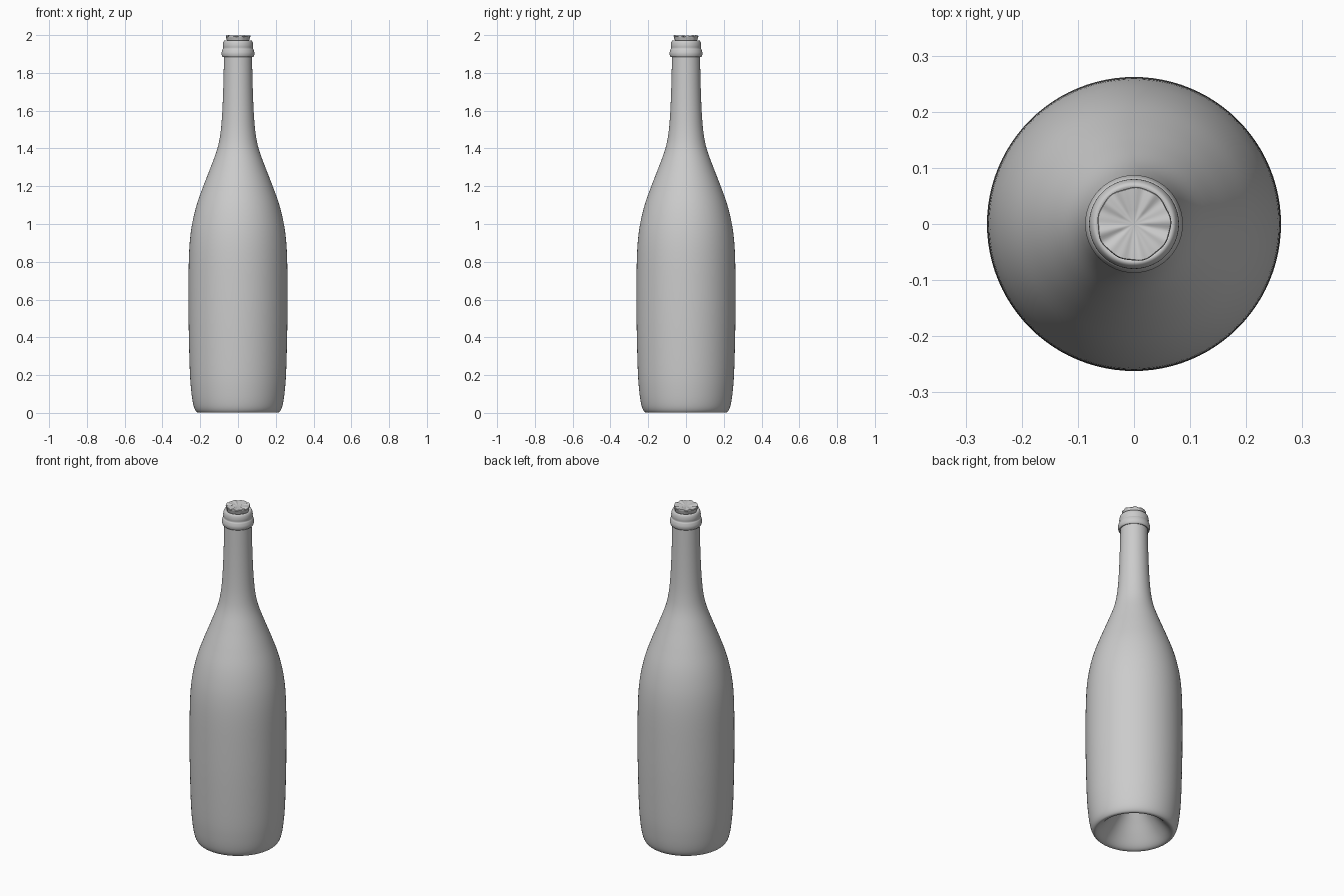
import bpy, bmesh
from math import sin, cos, pi, radians

if "Cube" in bpy.data.objects:
    bpy.data.objects.remove(bpy.data.objects["Cube"])

SEG = 96


def smooth(pts, n=5):
    """Catmull-Rom curve through profile points."""
    p = [pts[0]] + pts + [pts[-1]]
    out = []
    for i in range(1, len(p) - 2):
        a, b, c, d = p[i - 1:i + 3]
        for k in range(n):
            t = k / n
            out.append(tuple(0.5 * (2 * b[j] + (c[j] - a[j]) * t
                       + (2 * a[j] - 5 * b[j] + 4 * c[j] - d[j]) * t * t
                       + (3 * b[j] - a[j] - 3 * c[j] + d[j]) * t ** 3) for j in range(2)))
    return out + [pts[-1]]


def lathe(name, profile, warp=None):
    """Spin an (r, z) profile round z; r = 0 ends become poles."""
    bm = bmesh.new()
    rings = []
    for r, z in profile:
        if r < 1e-5:
            rings.append([bm.verts.new((0, 0, z))])
            continue
        ring = []
        for i in range(SEG):
            a = 2 * pi * i / SEG
            rr, zz = warp(r, z, a) if warp else (r, z)
            ring.append(bm.verts.new((rr * cos(a), rr * sin(a), zz)))
        rings.append(ring)
    for lo, hi in zip(rings, rings[1:]):
        for i in range(SEG):
            j = (i + 1) % SEG
            quad = [lo[i % len(lo)], lo[j % len(lo)], hi[j % len(hi)], hi[i % len(hi)]]
            bm.faces.new(list(dict.fromkeys(quad)))
    bmesh.ops.recalc_face_normals(bm, faces=bm.faces)
    me = bpy.data.meshes.new(name)
    bm.to_mesh(me)
    bm.free()
    ob = bpy.data.objects.new(name, me)
    bpy.context.collection.objects.link(ob)
    bpy.ops.object.select_all(action='DESELECT')
    ob.select_set(True)
    bpy.context.view_layer.objects.active = ob
    bpy.ops.object.shade_smooth_by_angle(angle=radians(40))
    return ob


# Bottle: punt, body, shoulder and neck, then the collar and lip
punt = [(0, .20), (.04, .19), (.09, .13), (.14, .065), (.18, .018), (.205, .002)]
wall = [(.222, .008), (.236, .04), (.247, .11), (.255, .22), (.261, .45), (.262, .65),
        (.26, .82), (.253, .93), (.239, 1.02), (.216, 1.11), (.18, 1.21), (.141, 1.31),
        (.109, 1.40), (.093, 1.48), (.084, 1.58), (.078, 1.72), (.074, 1.885)]
collar = [(.08, 1.883), (.085, 1.89), (.087, 1.905), (.083, 1.922), (.079, 1.93),
          (.08, 1.945), (.078, 1.96), (.073, 1.97), (.066, 1.972), (.058, 1.965), (.055, 1.95)]
lathe("bottle", smooth(punt + wall) + smooth(collar) + [(.053, 1.85), (0, 1.85)])


# Cork: flared stopper with an uneven, rippled top
def ripple(r, z, a):
    k = max(0, (z - 1.955) / .045)
    w = .6 * sin(9 * a + .5) + .4 * sin(5 * a + 2)
    u = .6 * sin(8 * a) + .4 * sin(13 * a + 1)
    return r * (1 + .025 * k * w), z + .004 * k * u * r / .065


lathe("cork", [(0, 1.86), (.053, 1.86), (.055, 1.95), (.058, 1.97), (.063, 1.985),
               (.0655, 1.993), (.064, 1.9965), (.05, 1.996), (.025, 1.993), (0, 1.991)], ripple)
